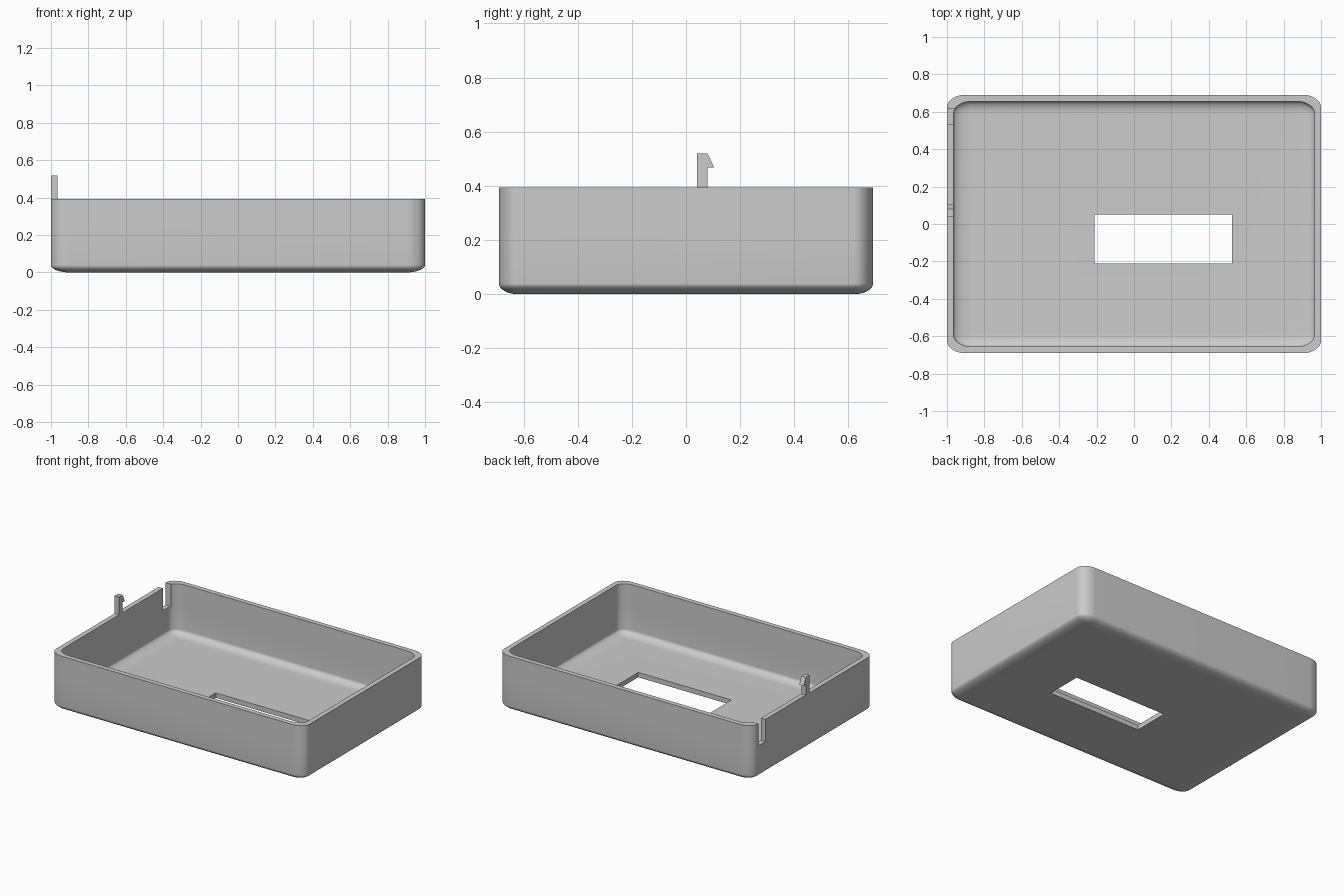
import bpy
import bmesh
from math import atan2, cos, pi, radians, sin
from mathutils import Vector

if "Cube" in bpy.data.objects:
    bpy.data.objects.remove(bpy.data.objects["Cube"])

RIM = 0.393                          # rim height
WALL = 0.035                         # wall and floor thickness
HALF_X, HALF_Y = 1.0, 0.691          # outer half sizes
ROUND = 0.1                          # corner radius as a share of half size
STEPS = 12                           # segments per rounded corner
WINDOW_X, WINDOW_Y = (-0.21, 0.525), (-0.212, 0.05)
SLOT_Y, SLOT_Z = (0.535, 0.615), 0.235

grey = bpy.data.materials.new("plain grey")
grey.use_nodes = True
grey.diffuse_color = (0.6, 0.6, 0.6, 1)
grey.node_tree.nodes["Principled BSDF"].inputs["Base Color"].default_value = (0.6, 0.6, 0.6, 1)


def make_object(name, bm):
    """Smooth the gentle edges, keep the others sharp, and link the mesh."""
    bm.normal_update()
    for f in bm.faces:
        f.smooth = True
    for e in bm.edges:
        e.smooth = e.calc_face_angle(pi) < radians(40)
    mesh = bpy.data.meshes.new(name)
    bm.to_mesh(mesh)
    bm.free()
    mesh.materials.append(grey)
    bpy.context.collection.objects.link(bpy.data.objects.new(name, mesh))


def shell_rings(inset):
    """Rings of a stretched rounded box, from its floor up to the rim."""
    half = Vector((HALF_X - inset, HALF_Y - inset, RIM - inset))
    radius = half * ROUND
    core = half - radius
    rings = []
    for level in range(STEPS + 1):
        tilt = pi / 2 * (1 - level / STEPS)
        ring = []
        for corner in range(4):
            sx = 1 if corner in (0, 3) else -1
            sy = 1 if corner < 2 else -1
            for step in range(STEPS + 1):
                turn = pi / 2 * (corner + step / STEPS)
                ring.append(Vector((sx * core.x + radius.x * cos(tilt) * cos(turn),
                                    sy * core.y + radius.y * cos(tilt) * sin(turn),
                                    RIM - core.z - radius.z * sin(tilt))))
        rings.append(ring)
    rings.append([Vector((p.x, p.y, RIM)) for p in rings[-1]])
    return rings


def window_ring(z):
    """Window outline, each corner repeated to match the shell rings."""
    corners = [(1, 1), (0, 1), (0, 0), (1, 0)]
    return [Vector((WINDOW_X[i], WINDOW_Y[j], z))
            for i, j in corners for _ in range(STEPS + 1)]


# Tray: outer shell up, rim, inner shell down, then back through the window
bm = bmesh.new()
found = {}


def vert(p):
    key = tuple(round(c, 5) + 0.0 for c in p)
    if key not in found:
        found[key] = bm.verts.new(key)
    return found[key]


chain = shell_rings(0) + shell_rings(WALL)[::-1] + [window_ring(WALL), window_ring(0)]
loops = [[vert(p) for p in ring] for ring in chain]
for a, b in zip(loops, loops[1:] + loops[:1]):
    for i in range(len(a)):
        j = (i + 1) % len(a)
        corners = list(dict.fromkeys((a[i], a[j], b[j], b[i])))
        if len(corners) > 2:
            bm.faces.new(corners)
bm.normal_update()

# Slot in the right wall: cut its outline, open it, then close its three sides
sides = [(Vector((0, SLOT_Y[0], 0)), Vector((0, 1, 0))),
         (Vector((0, SLOT_Y[1], 0)), Vector((0, -1, 0))),
         (Vector((0, 0, SLOT_Z)), Vector((0, 0, 1)))]
for point, normal in sides:
    bmesh.ops.bisect_plane(bm, geom=bm.verts[:] + bm.edges[:] + bm.faces[:],
                           dist=1e-5, plane_co=point, plane_no=normal)
opened = []
for f in bm.faces:
    c = f.calc_center_median()
    if c.x < -0.9 and all((c - point).dot(normal) > 1e-4 for point, normal in sides):
        opened.append(f)
bmesh.ops.delete(bm, geom=opened, context='FACES')
edge_verts = {v for e in bm.edges if e.is_boundary for v in e.verts}
for point, normal in sides:
    flat = [v for v in edge_verts if abs((v.co - point).dot(normal)) < 1e-4]
    middle = sum((v.co for v in flat), Vector()) / len(flat)
    across = Vector((1, 0, 0))
    along = normal.cross(across)
    flat.sort(key=lambda v: atan2((v.co - middle).dot(along), (v.co - middle).dot(across)))
    bm.faces.new(flat)
make_object("tray", bm)

# Snap clip: hooked profile carried through the wall thickness
profile = [(0.04, RIM), (0.08, RIM), (0.08, 0.467), (0.104, 0.467),
           (0.08, 0.519), (0.04, 0.519)]
bm = bmesh.new()
outside, inside = [[bm.verts.new((x, y, z)) for y, z in profile] for x in (-1, WALL - 1)]
bm.faces.new(outside[::-1])
bm.faces.new(inside)
for i in range(len(profile)):
    bm.faces.new((outside[i - 1], outside[i], inside[i], inside[i - 1]))
make_object("snap_clip", bm)
